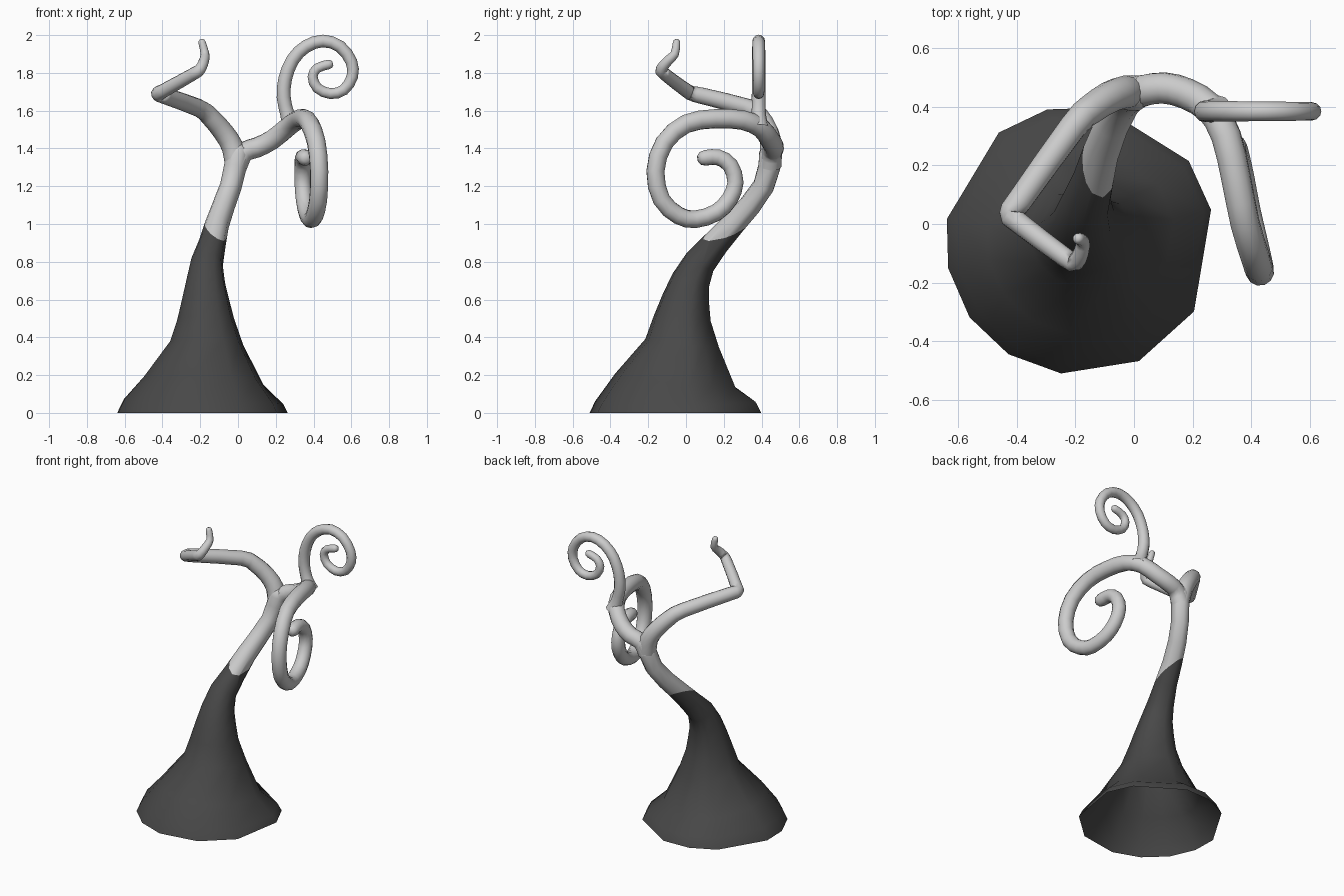
import bpy
import bmesh
import math
from mathutils import Vector

cube = bpy.data.objects.get("Cube")
if cube:
    bpy.data.objects.remove(cube, do_unlink=True)


def make_material(name, grey):
    mat = bpy.data.materials.new(name)
    mat.use_nodes = True
    colour = (grey, grey, grey, 1)
    mat.diffuse_color = colour
    mat.node_tree.nodes["Principled BSDF"].inputs["Base Color"].default_value = colour
    return mat


dark = make_material("dark grey bark", 0.065)
light = make_material("light grey wood", 0.6)


def resample(points, steps):
    """Catmull-Rom interpolation through (x, y, z, radius) points."""
    pts = [Vector(p) for p in points]
    out = []
    for i in range(len(pts) - 1):
        p1, p2 = pts[i], pts[i + 1]
        p0 = pts[i - 1] if i else p1 * 2 - p2
        p3 = pts[i + 2] if i + 2 < len(pts) else p2 * 2 - p1
        for k in range(steps):
            t = k / steps
            out.append((p1 * 2 + (p2 - p0) * t
                        + (p0 * 2 - p1 * 5 + p2 * 4 - p3) * t ** 2
                        + (p1 * 3 - p0 - p2 * 3 + p3) * t ** 3) / 2)
    return out + [pts[-1]]


def sweep(name, points, angles, materials, steps=2, round_tip=True, flat_start=False):
    """Sweep a ring along a path, with an optional rounded tip."""
    path = resample(points, steps) if steps > 1 else [Vector(p) for p in points]
    if round_tip:
        end, way = path[-1], (path[-1] - path[-2]).to_3d().normalized()
        for a in (35, 65):
            a = math.radians(a)
            c = end.to_3d() + way * end.w * math.sin(a)
            path.append(Vector((*c, end.w * math.cos(a))))
    bm = bmesh.new()
    rings, side, last = [], Vector((1, 0, 0)), len(path) - 1
    for i, p in enumerate(path):
        d = path[min(i + 1, last)].to_3d() - path[max(i - 1, 0)].to_3d()
        d.normalize()
        if flat_start and i == 0:
            d = Vector((0, 0, 1))
        if abs(side.dot(d)) > 0.95:
            side = d.orthogonal()
        side = (side - d * side.dot(d)).normalized()
        up = d.cross(side)
        rings.append([bm.verts.new(p.to_3d() + p.w * (
            side * math.cos(math.radians(a)) + up * math.sin(math.radians(a))))
            for a in angles])
    n = len(angles)
    for a, b in zip(rings, rings[1:]):
        for j in range(n):
            k = (j + 1) % n
            bm.faces.new((a[j], a[k], b[k], b[j]))
    if round_tip:
        bm.faces.new(rings[-1])
    for f in bm.faces:
        f.smooth = True
    mesh = bpy.data.meshes.new(name)
    for m in materials:
        mesh.materials.append(m)
    bm.to_mesh(mesh)
    bm.free()
    obj = bpy.data.objects.new(name, mesh)
    bpy.context.collection.objects.link(obj)
    return obj


def branch(name, points, radii, steps=2):
    """A light limb; radii are (start, after flare, tip)."""
    start, thick, tip = radii
    n = len(points) - 1
    full = []
    for i, p in enumerate(points):
        r = start if i == 0 else thick + (tip - thick) * (i - 1) / (n - 1)
        full.append((*p, r))
    return sweep(name, full, range(0, 360, 30), [light], steps)


# Trunk: flared, open at the foot, leaning back as it rises
trunk_path = [
    (-.185, -.055, 0, .46), (-.18, -.055, .06, .43), (-.18, -.055, .17, .325),
    (-.165, -.02, .37, .198), (-.17, -.02, .5, .153), (-.17, 0, .6, .128),
    (-.17, .025, .7, .104), (-.163, .075, .8, .086), (-.135, .16, .9, .072),
    (-.11, .25, 1, .064), (-.075, .34, 1.1, .06), (-.038, .41, 1.2, .058),
    (-.015, .44, 1.3, .06), (0, .447, 1.37, .062)]
foot_angles = [13, 36, 80, 104, 127, 171, 192, 215, 238, 262, 296, 328]
trunk = sweep("trunk", trunk_path, foot_angles, [dark, light],
              steps=1, flat_start=True)

# Bark edge: a slanting cut, with light wood above it
bark_edge, bark_normal = Vector((-.12, .23, .97)), Vector((.6, -.3, 1))
bm = bmesh.new()
bm.from_mesh(trunk.data)
bmesh.ops.bisect_plane(bm, geom=bm.verts[:] + bm.edges[:] + bm.faces[:],
                       plane_co=bark_edge, plane_no=bark_normal)
for f in bm.faces:
    above = (f.calc_center_median() - bark_edge).dot(bark_normal) > 0
    f.material_index = int(above)
bm.to_mesh(trunk.data)
bm.free()

# Crooked branch with two sharp elbows
branch("crooked_branch", [
    (-.01, .445, 1.32), (-.03, .45, 1.41), (-.08, .435, 1.49), (-.15, .39, 1.57),
    (-.21, .33, 1.615), (-.39, .08, 1.68), (-.42, .035, 1.69), (-.395, .005, 1.705),
    (-.235, -.115, 1.795), (-.2, -.13, 1.82), (-.18, -.095, 1.865),
    (-.175, -.06, 1.9), (-.19, -.05, 1.96)], (.06, .058, .02))

# Large branch curling forward and down into a spiral
branch("large_spiral_branch", [
    (-.01, .445, 1.31), (.03, .455, 1.38), (.1, .465, 1.405), (.18, .445, 1.445),
    (.26, .395, 1.51), (.315, .3, 1.55), (.35, .15, 1.557), (.38, 0, 1.53),
    (.415, -.115, 1.43), (.43, -.162, 1.28), (.425, -.13, 1.13), (.405, -.04, 1.045),
    (.385, .05, 1.025), (.365, .16, 1.06), (.35, .23, 1.13), (.342, .262, 1.22),
    (.342, .235, 1.31), (.345, .17, 1.353), (.355, .1, 1.35)], (.06, .055, .042))

# Small branch curling up into a sideways spiral
branch("small_spiral_branch", [
    (x, .385, z) for x, z in [
        (.285, 1.51), (.262, 1.58), (.242, 1.67), (.25, 1.77), (.29, 1.87),
        (.36, 1.94), (.45, 1.969), (.54, 1.94), (.6, 1.86), (.605, 1.78),
        (.56, 1.71), (.49, 1.69), (.42, 1.72), (.395, 1.78), (.42, 1.825),
        (.48, 1.845)]], (.055, .038, .025))
